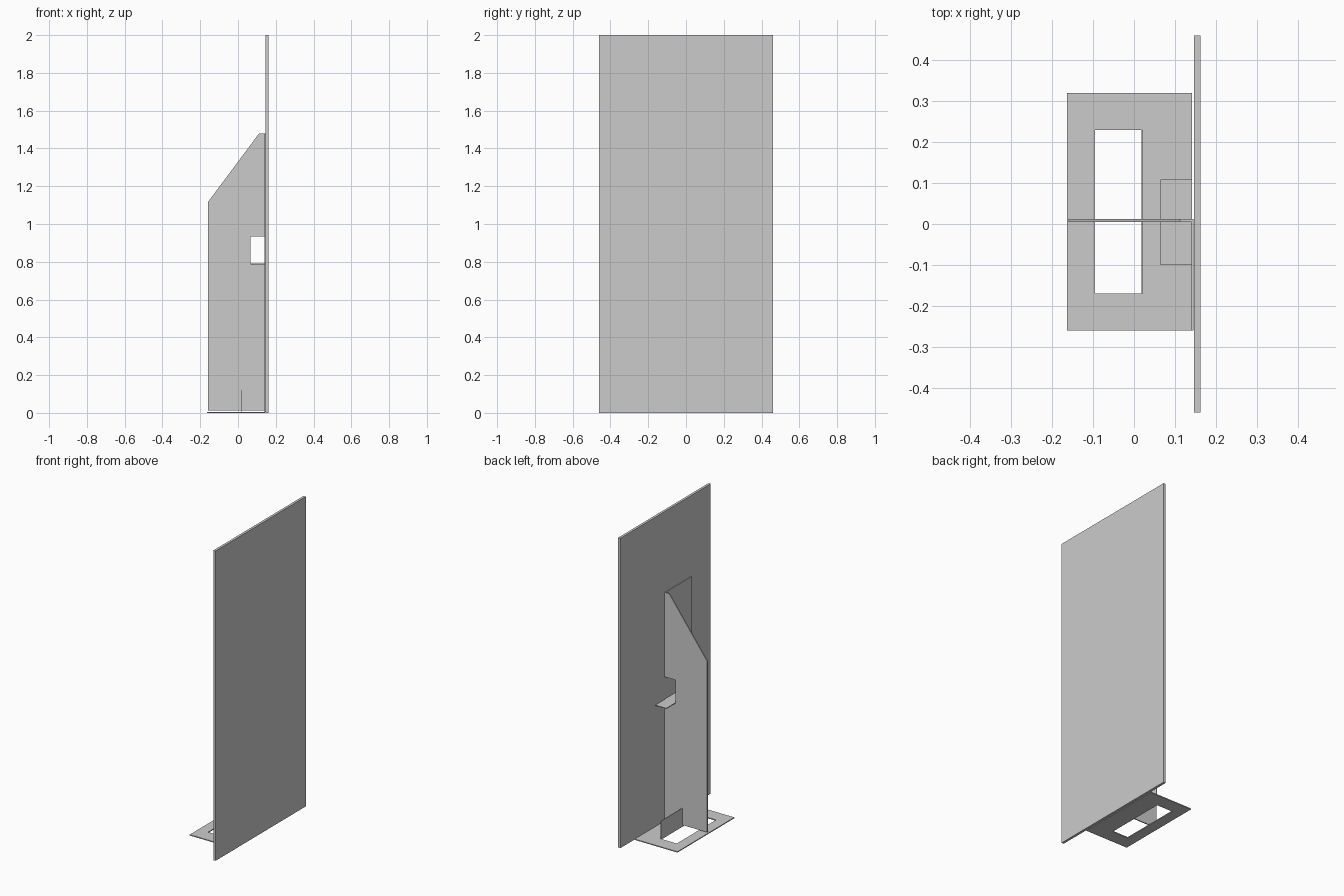
import bpy, bmesh
from mathutils import Vector

if "Cube" in bpy.data.objects:
    bpy.data.objects.remove(bpy.data.objects["Cube"])


def sheet(name, outline, axis, start, thickness):
    """Extrude a flat 2D outline along an axis ('x': yz, 'y': xz, 'z': xy)."""
    place = {
        'x': lambda a, b: (start, a, b),
        'y': lambda a, b: (a, start, b),
        'z': lambda a, b: (a, b, start),
    }[axis]
    bm = bmesh.new()
    face = bm.faces.new([bm.verts.new(place(a, b)) for a, b in outline])
    out = bmesh.ops.extrude_face_region(bm, geom=[face])
    step = Vector([thickness if c == axis else 0 for c in 'xyz'])
    moved = [g for g in out['geom'] if isinstance(g, bmesh.types.BMVert)]
    bmesh.ops.translate(bm, verts=moved, vec=step)
    bmesh.ops.recalc_face_normals(bm, faces=bm.faces)
    mesh = bpy.data.meshes.new(name)
    bm.to_mesh(mesh)
    bm.free()
    obj = bpy.data.objects.new(name, mesh)
    bpy.context.collection.objects.link(obj)
    return obj


def rect(a0, a1, b0, b1):
    return [(a0, b0), (a1, b0), (a1, b1), (a0, b1)]


# Tall display panel
sheet("display_panel", rect(-0.46, 0.46, 0, 2), 'x', 0.146, 0.016)

# Foot plate with a rectangular opening
foot = sheet("foot_plate", rect(-0.163, 0.142, -0.26, 0.32), 'z', 0.0, 0.006)
cutter = sheet("opening_cutter", rect(-0.095, 0.018, -0.17, 0.23), 'z', -0.05, 0.1)
cutter.hide_render = True
cutter.hide_viewport = True
mod = foot.modifiers.new("opening", 'BOOLEAN')
mod.operation = 'DIFFERENCE'
mod.object = cutter
mod.solver = 'EXACT'

# Upright tab folded out of the foot opening
sheet("foot_tab", rect(-0.17, 0.23, 0, 0.12), 'x', 0.018, 0.004)

# Support fin with sloped top and a window at its front edge
sheet("support_fin", [
    (-0.16, 0.012), (0.145, 0.012), (0.145, 0.79), (0.065, 0.79),
    (0.065, 0.935), (0.145, 0.935), (0.145, 1.48), (0.112, 1.48), (-0.16, 1.115),
], 'y', 0.005, 0.007)

# Mounting flange folded from the fin, lying against the panel
sheet("mounting_flange", [
    (-0.26, 0.006), (0.005, 0.006), (0.005, 0.79), (-0.10, 0.79),
    (-0.10, 0.935), (0.005, 0.935), (0.005, 1.48), (-0.26, 1.48),
], 'x', 0.14, 0.005)

# Small shelf folded out of the window
sheet("window_shelf", rect(0.065, 0.142, -0.10, 0.108), 'z', 0.785, 0.005)
